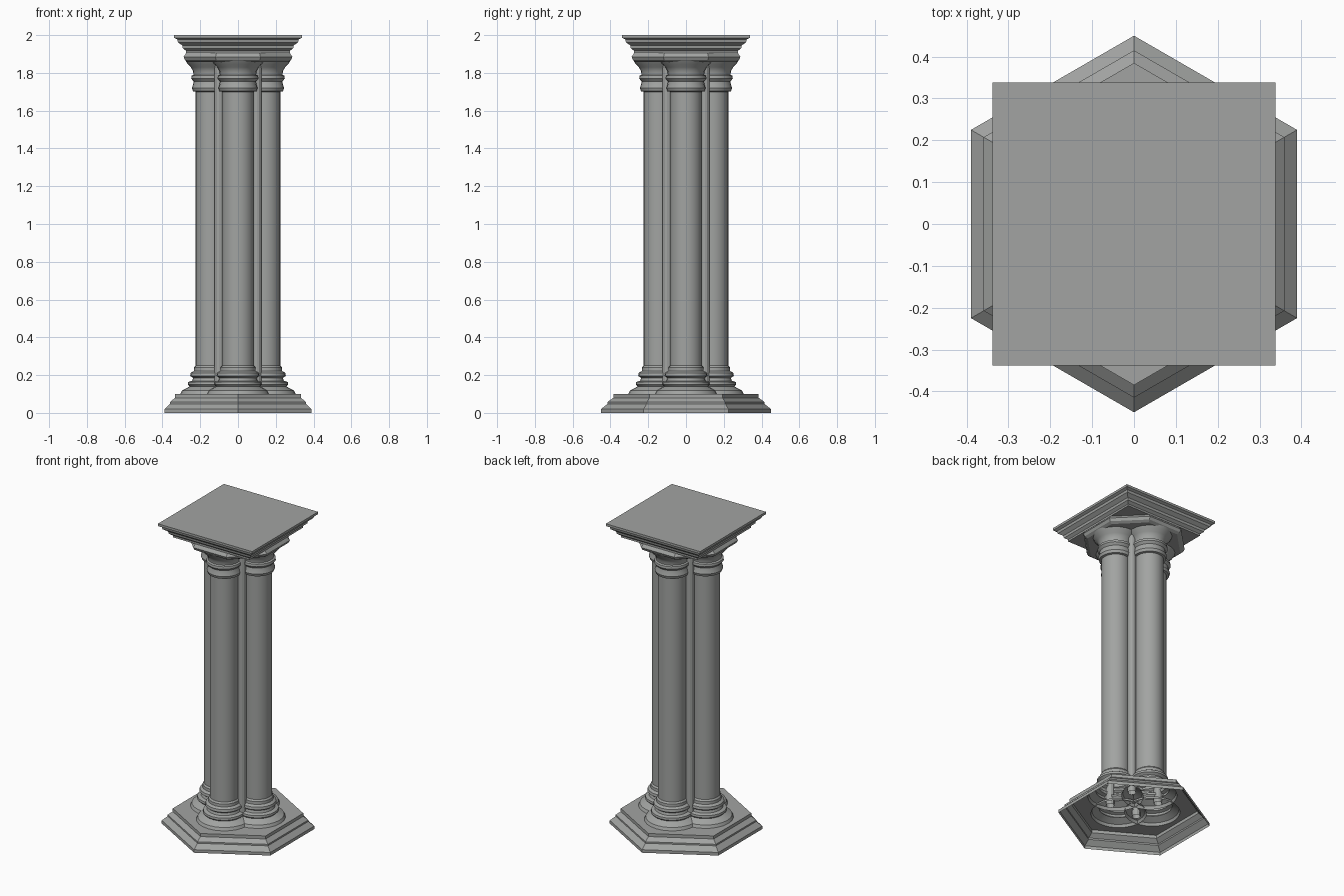
import bpy, bmesh, math

if "Cube" in bpy.data.objects:
    bpy.data.objects.remove(bpy.data.objects["Cube"])

stone = bpy.data.materials.new("grey_stone")
stone.diffuse_color = (0.36, 0.37, 0.36, 1)
stone.use_nodes = True
stone.node_tree.nodes["Principled BSDF"].inputs["Base Color"].default_value = stone.diffuse_color


def finish(name, bm, smooth=False):
    bmesh.ops.recalc_face_normals(bm, faces=bm.faces)
    me = bpy.data.meshes.new(name)
    bm.to_mesh(me)
    bm.free()
    me.materials.append(stone)
    ob = bpy.data.objects.new(name, me)
    bpy.context.collection.objects.link(ob)
    if smooth:
        bpy.ops.object.select_all(action='DESELECT')
        ob.select_set(True)
        bpy.context.view_layer.objects.active = ob
        bpy.ops.object.shade_smooth_by_angle(angle=math.radians(28))
    return ob


def lathe(name, profile, sides, cx=0, cy=0, start=0.0, bottom=False, top=False, smooth=False):
    """Stack of rings (radius, z) around a vertical axis."""
    bm = bmesh.new()
    rings = []
    for r, z in profile:
        rings.append([bm.verts.new((cx + r * math.cos(start + 2 * math.pi * i / sides),
                                    cy + r * math.sin(start + 2 * math.pi * i / sides), z))
                      for i in range(sides)])
    for a, b in zip(rings, rings[1:]):
        for i in range(sides):
            j = (i + 1) % sides
            bm.faces.new((a[i], a[j], b[j], b[i]))
    if bottom:
        bm.faces.new(rings[0][::-1])
    if top:
        bm.faces.new(rings[-1])
    return finish(name, bm, smooth)


# hexagonal stepped base, open underneath, points towards front and back
lathe("base_steps", [(.45, 0), (.45, .02), (.415, .048), (.415, .058),
                     (.385, .08), (.385, .1)], 6, start=math.pi / 2)

# base top: hexagon with a four-lobed opening under the column feet
OFF, FOOT = .14, .163
bm = bmesh.new()
outer, inner = [], []
N = 72
for i in range(N):
    t = 2 * math.pi * i / N
    h = (t + math.pi / 3) % (math.pi / 3) - math.pi / 6
    h = ((t - math.radians(0)) + math.pi / 6) % (math.pi / 3) - math.pi / 6
    ro = .385 * math.cos(math.pi / 6) / math.cos(h)
    d = (t + math.pi / 4) % (math.pi / 2) - math.pi / 4
    ri = OFF * math.cos(d) + math.sqrt(FOOT ** 2 - (OFF * math.sin(d)) ** 2)
    outer.append(bm.verts.new((ro * math.cos(t), ro * math.sin(t), .1)))
    inner.append(bm.verts.new((ri * math.cos(t), ri * math.sin(t), .1)))
for i in range(N):
    j = (i + 1) % N
    bm.faces.new((outer[i], outer[j], inner[j], inner[i]))
finish("base_top", bm)

# four clustered columns with moulded feet and capitals, thin shafts in the gaps
column = [(.165, .1), (.157, .118), (.125, .135), (.116, .14), (.126, .15), (.124, .163),
          (.103, .17), (.098, .185), (.113, .196), (.11, .212), (.094, .222), (.093, .24),
          (.085, .25), (.085, 1.7), (.098, 1.703), (.104, 1.72), (.098, 1.738),
          (.095, 1.755), (.108, 1.77), (.106, 1.785), (.096, 1.79), (.098, 1.81),
          (.11, 1.83), (.125, 1.845), (.138, 1.865)]
for k, side in enumerate(("right", "back", "left", "front")):
    a = k * math.pi / 2
    lathe(side + "_column", column, 24, OFF * math.cos(a), OFF * math.sin(a), smooth=True)
    b = a + math.pi / 4
    lathe(side + "_thin_shaft", [(.025, .1), (.025, 1.87)], 12,
          .141 * math.cos(b), .141 * math.sin(b), smooth=True)

# octagonal capital slab
lathe("capital_slab", [(.285, 1.858), (.303, 1.868), (.312, 1.885), (.303, 1.897), (.295, 1.907)],
      8, start=math.pi / 8, bottom=True, top=True)

# square moulded top
s = math.sqrt(2)
lathe("top_slab", [(.275 * s, 1.905), (.275 * s, 1.917), (.292 * s, 1.93), (.295 * s, 1.945),
                   (.318 * s, 1.962), (.322 * s, 1.977), (.338 * s, 1.985), (.338 * s, 2.0)],
      4, start=math.pi / 4, bottom=True, top=True)
